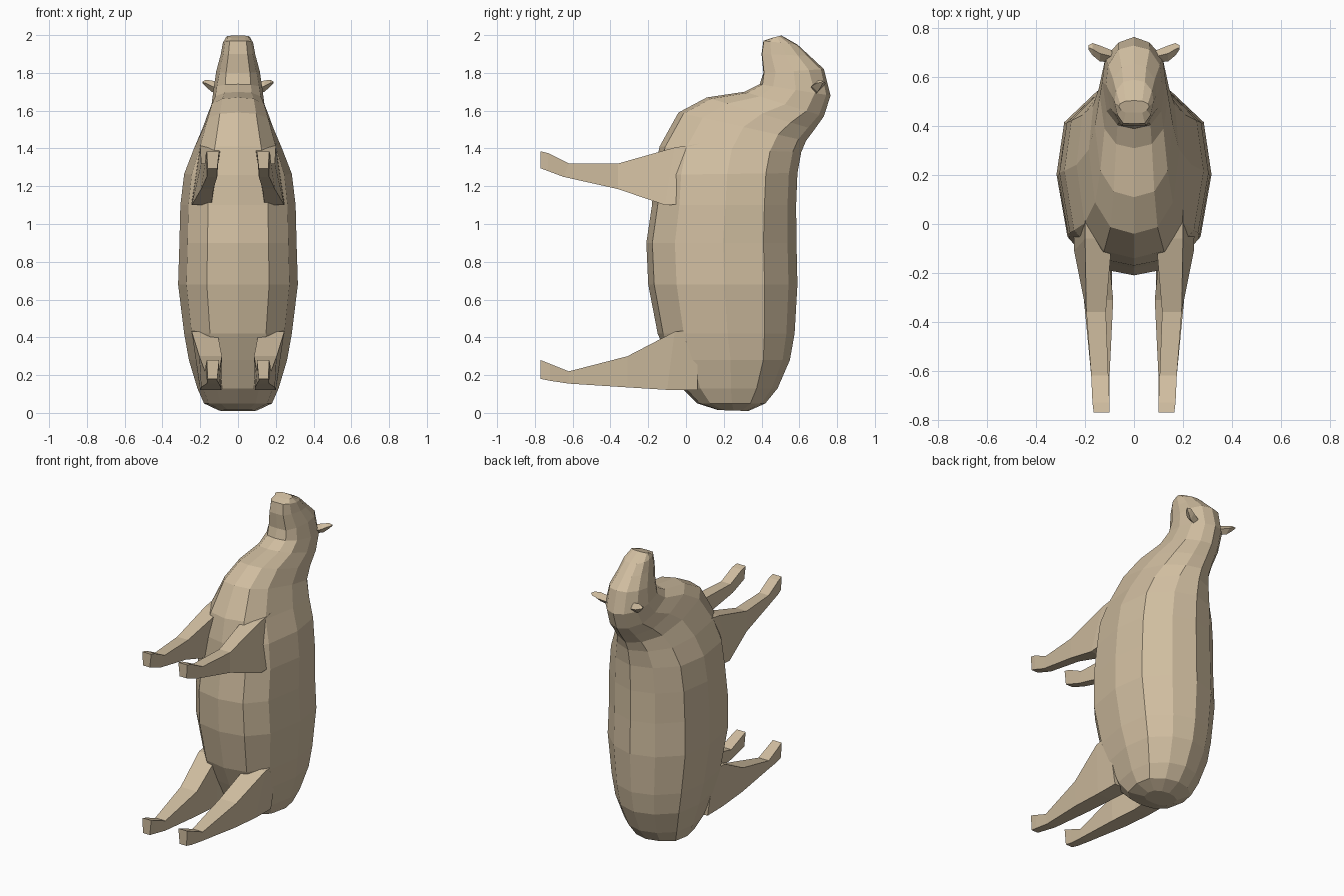
import bpy, bmesh

cube = bpy.data.objects.get("Cube")
if cube:
    bpy.data.objects.remove(cube, do_unlink=True)

TAN = (0.63, 0.51, 0.35, 1.0)
mat = bpy.data.materials.new("tan_hide")
mat.use_nodes = True
mat.diffuse_color = TAN
bsdf = mat.node_tree.nodes["Principled BSDF"]
bsdf.inputs["Base Color"].default_value = TAN
bsdf.inputs["Roughness"].default_value = 0.9


def loft(name, rings, mirror=False):
    """Skin a list of closed rings, cap both ends, flat shaded."""
    bm = bmesh.new()
    loops = [[bm.verts.new(p) for p in ring] for ring in rings]
    n = len(loops[0])
    for a, b in zip(loops, loops[1:]):
        for i in range(n):
            j = (i + 1) % n
            bm.faces.new((a[i], a[j], b[j], b[i]))
    bm.faces.new(loops[0][::-1])
    bm.faces.new(loops[-1])
    bmesh.ops.recalc_face_normals(bm, faces=bm.faces)
    mesh = bpy.data.meshes.new(name)
    bm.to_mesh(mesh)
    bm.free()
    mesh.materials.append(mat)
    obj = bpy.data.objects.new(name, mesh)
    bpy.context.collection.objects.link(obj)
    if mirror:
        obj.modifiers.new("mirror", "MIRROR").use_mirror_merge = False
    return obj


# Half cross-sections from belly to back: (share of half width, share of depth)
TRUNK = [(0, 0), (.52, .04), (.86, .19), (1, .51), (.9, .78), (.48, .94), (0, 1)]
HEAD = [(0, 0), (.55, .01), (.85, .2), (1, .5), (.92, .75), (.55, .95), (0, 1)]


def section(belly_y, belly_z, back_y, back_z, width, shape):
    half = [(s * width, belly_y + t * (back_y - belly_y),
             belly_z + t * (back_z - belly_z)) for s, t in shape]
    return half + [(-x, y, z) for x, y, z in half[-2:0:-1]]


# Trunk and neck: belly y, belly z, back y, back z, half width
trunk = [
    (.17, .015, .33, .010, .10),
    (.06, .050, .42, .050, .18),
    (-.02, .13, .485, .13, .215),
    (-.09, .28, .55, .28, .26),
    (-.15, .42, .575, .42, .285),
    (-.20, .68, .59, .68, .317),
    (-.21, .90, .585, .90, .31),
    (-.18, 1.10, .583, 1.10, .305),
    (-.17, 1.26, .59, 1.27, .285),
    (-.14, 1.41, .61, 1.38, .235),
    (-.04, 1.59, .635, 1.44, .185),
    (.11, 1.67, .68, 1.50, .16),
    (.31, 1.70, .73, 1.57, .14),
    (.39, 1.74, .765, 1.68, .13),
]
# Head, muzzle pointing up
head = [
    (.41, 1.80, .73, 1.82, .115),
    (.40, 1.90, .655, 1.89, .092),
    (.41, 1.97, .59, 1.95, .08),
    (.455, 1.985, .505, 1.998, .062),
]
loft("body_and_head", [section(*r, TRUNK) for r in trunk]
     + [section(*r, HEAD) for r in head])


def leg(name, stations):
    """Each station: y low, y high, z low, z high, inner/outer x low, inner/outer x high."""
    loft(name, [[(xil, yl, zl), (xol, yl, zl), (xoh, yh, zh), (xih, yh, zh)]
                for yl, yh, zl, zh, xil, xol, xih, xoh in stations], mirror=True)


leg("front_legs", [
    (.08, .10, 1.11, 1.43, .12, .25, .09, .20),
    (-.11, -.06, 1.10, 1.405, .14, .245, .09, .20),
    (-.36, -.36, 1.185, 1.32, .13, .195, .115, .195),
    (-.65, -.62, 1.25, 1.32, .11, .165, .105, .175),
    (-.73, -.73, 1.28, 1.375, .11, .165, .10, .17),
    (-.77, -.77, 1.295, 1.385, .11, .16, .10, .165),
])
leg("hind_legs", [
    (.06, .06, .12, .44, .08, .20, .10, .25),
    (-.10, -.06, .122, .43, .09, .20, .11, .245),
    (-.31, -.31, .135, .30, .09, .195, .085, .205),
    (-.62, -.62, .155, .22, .10, .165, .10, .175),
    (-.72, -.72, .17, .26, .11, .165, .10, .17),
    (-.77, -.77, .18, .28, .11, .16, .10, .165),
])

# Leaf shaped ears
loft("ears", [[(x, y0, z), (x, (y0 + y1) / 2, z + h), (x, y1, z), (x, (y0 + y1) / 2, z - h)]
              for x, y0, y1, z, h in [(.09, .66, .71, 1.715, .03),
                                      (.14, .665, .73, 1.73, .03),
                                      (.17, .69, .74, 1.745, .018),
                                      (.187, .715, .73, 1.75, .005)]], mirror=True)
